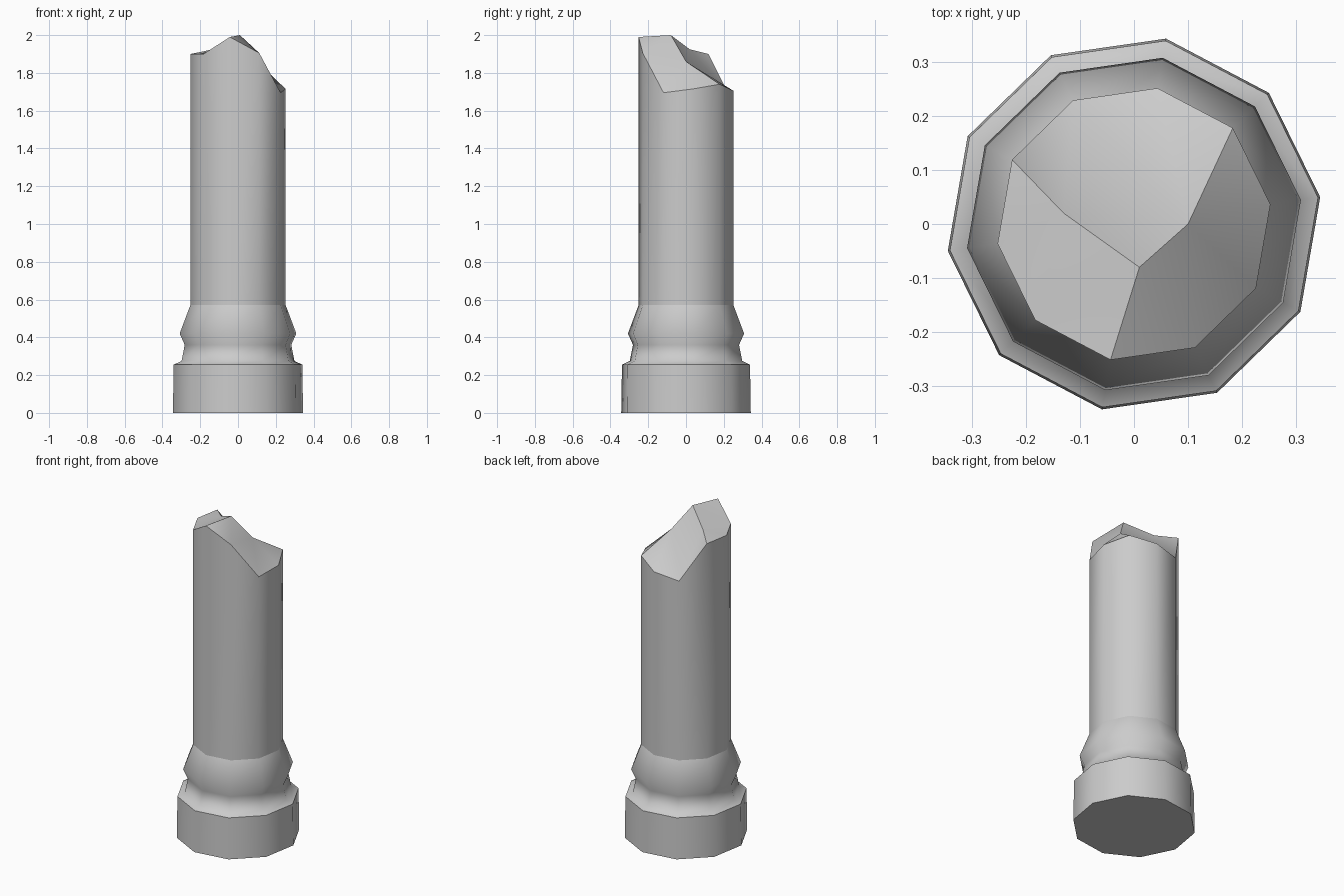
import bpy, bmesh
from math import radians, cos, sin

if "Cube" in bpy.data.objects:
    bpy.data.objects.remove(bpy.data.objects["Cube"], do_unlink=True)

SIDES = 10
TWIST = radians(8.2)

stone = bpy.data.materials.new("grey stone")
stone.use_nodes = True
grey = (0.6, 0.6, 0.6, 1)
stone.diffuse_color = grey
stone.node_tree.nodes["Principled BSDF"].inputs["Base Color"].default_value = grey


def ring(bm, radius, heights):
    """Ten-sided ring; each corner has its own height."""
    step = radians(360 / SIDES)
    return [bm.verts.new((radius * cos(TWIST + i * step),
                          radius * sin(TWIST + i * step), z))
            for i, z in enumerate(heights)]


def bridge(bm, low, high):
    for i in range(SIDES):
        j = (i + 1) % SIDES
        bm.faces.new((low[i], low[j], high[j], high[i]))


def finish(bm, name, angle):
    mesh = bpy.data.meshes.new(name)
    bm.to_mesh(mesh)
    bm.free()
    mesh.materials.append(stone)
    obj = bpy.data.objects.new(name, mesh)
    bpy.context.collection.objects.link(obj)
    bpy.ops.object.select_all(action='DESELECT')
    obj.select_set(True)
    bpy.context.view_layer.objects.active = obj
    bpy.ops.object.shade_smooth_by_angle(angle=radians(angle))


# Column foot: drum, ledge, neck and flared collar
bm = bmesh.new()
profile = [(0.348, 0), (0.344, 0.255), (0.302, 0.275),
           (0.285, 0.36), (0.312, 0.42), (0.255, 0.57)]
rings = [ring(bm, r, [z] * SIDES) for r, z in profile]
for low, high in zip(rings, rings[1:]):
    bridge(bm, low, high)
bm.faces.new(rings[0][::-1])
finish(bm, "column_foot", 60)

# Shaft with a jagged broken rim
bm = bmesh.new()
bottom = ring(bm, 0.255, [0.57] * SIDES)
rim = ring(bm, 0.255, [1.715, 1.74, 1.705, 1.68, 1.90,
                       1.90, 1.90, 1.99, 1.905, 1.695])
bridge(bm, bottom, rim)

# Fractured top: a peak, a slope and a saddle, fanned out to the rim
peak = bm.verts.new((0.01, -0.08, 2.0))
slope = bm.verts.new((0.10, 0.0, 1.86))
saddle = bm.verts.new((-0.13, 0.02, 1.925))
fans = [(saddle, (3, 4, 5, 6)), (peak, (6, 7, 8)), (slope, (8, 9, 0, 1, 2))]
for centre, corners in fans:
    for a, b in zip(corners, corners[1:]):
        bm.faces.new((centre, rim[a], rim[b]))
bm.faces.new((saddle, rim[6], peak))
bm.faces.new((peak, rim[8], slope))
bm.faces.new((slope, rim[2], rim[3]))
bm.faces.new((slope, rim[3], saddle))
bm.faces.new((peak, slope, saddle))
finish(bm, "broken_shaft", 40)
